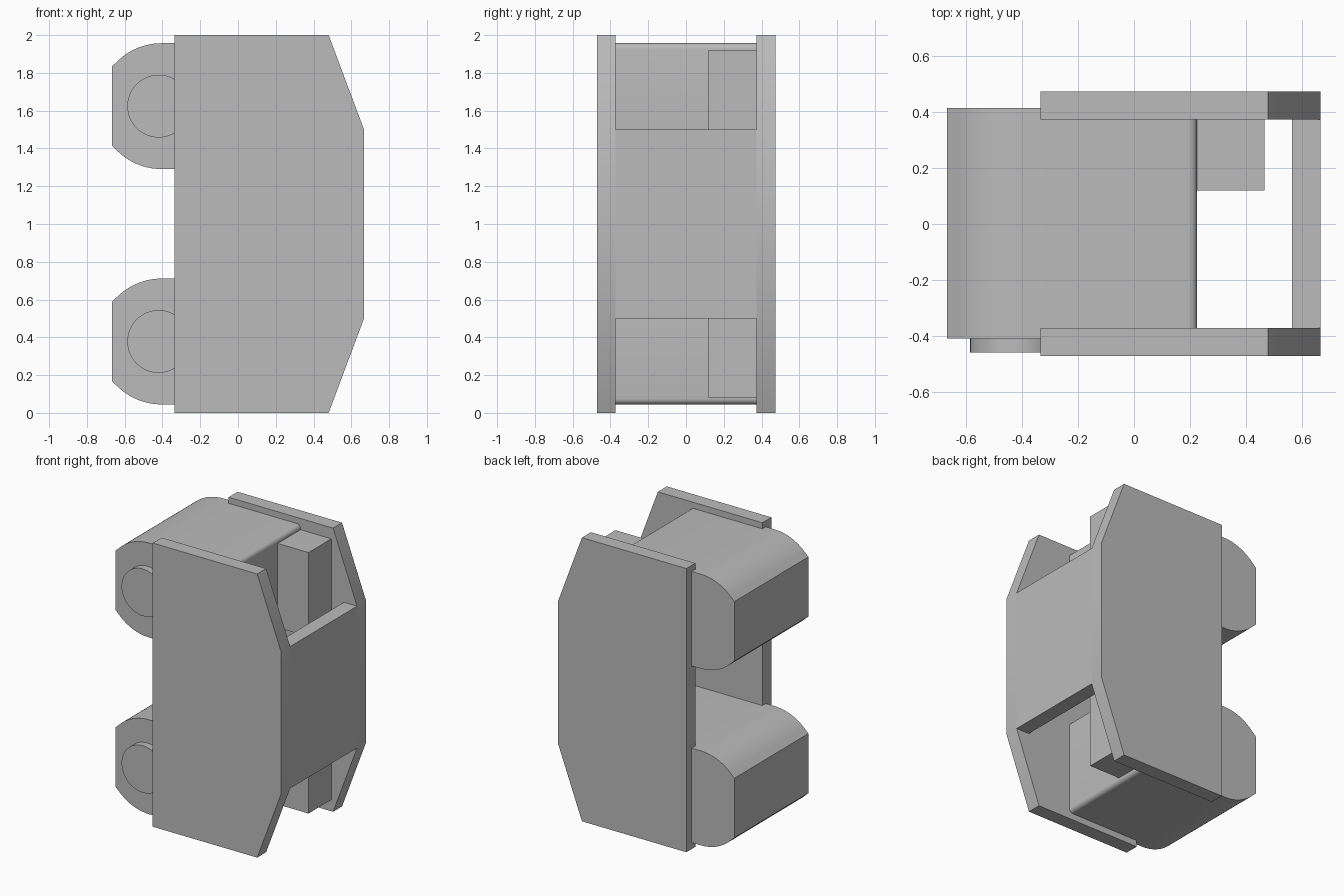
import bpy, bmesh
from math import cos, sin, radians

default = bpy.data.objects.get("Cube")
if default:
    bpy.data.objects.remove(default, do_unlink=True)

grey = bpy.data.materials.new("plain_grey")
grey.use_nodes = True
colour = (0.5, 0.5, 0.5, 1)
grey.diffuse_color = colour
grey.node_tree.nodes["Principled BSDF"].inputs["Base Color"].default_value = colour


def extrude_profile(name, points, y0, y1):
    """Extrude an (x, z) outline along y from y0 to y1."""
    bm = bmesh.new()
    face = bm.faces.new([bm.verts.new((x, y0, z)) for x, z in points])
    result = bmesh.ops.extrude_face_region(bm, geom=[face])
    verts = [v for v in result["geom"] if isinstance(v, bmesh.types.BMVert)]
    bmesh.ops.translate(bm, verts=verts, vec=(0, y1 - y0, 0))
    bmesh.ops.recalc_face_normals(bm, faces=bm.faces)
    mesh = bpy.data.meshes.new(name)
    bm.to_mesh(mesh)
    bm.free()
    mesh.materials.append(grey)
    mesh.shade_smooth()
    mesh.set_sharp_from_angle(angle=radians(25))
    obj = bpy.data.objects.new(name, mesh)
    bpy.context.collection.objects.link(obj)
    return obj


def arc(cx, cz, r, start, end, steps):
    angles = [radians(start + (end - start) * i / steps) for i in range(steps + 1)]
    return [(cx + r * cos(a), cz + r * sin(a)) for a in angles]


def rectangle(x0, x1, z0, z1):
    return [(x0, z0), (x1, z0), (x1, z1), (x0, z1)]


# Side plates with two slanted corners
plate = [(-0.335, 0), (0.48, 0), (0.667, 0.5), (0.667, 1.5), (0.48, 2), (-0.335, 2)]
extrude_profile("front_plate", plate, -0.472, -0.372)
extrude_profile("back_plate", plate, 0.374, 0.474)

# Wall joining the plates
extrude_profile("joining_wall", rectangle(0.565, 0.667, 0.5, 1.5), -0.372, 0.374)

# Two rounded blocks, each with a round cap and a short bar
half, fillet, right = 0.333, 0.03, 0.226
for level, cz in (("lower", 0.378), ("upper", 1.624)):
    outline = arc(-0.405, cz, half, 90, 135, 14)
    outline += [(-0.668, cz + 0.21), (-0.668, cz - 0.21)]
    outline += arc(-0.405, cz, half, 225, 270, 14)
    outline += arc(right - fillet, cz - half + fillet, fillet, -90, 0, 6)
    outline += arc(right - fillet, cz + half - fillet, fillet, 0, 90, 6)
    extrude_profile(level + "_block", outline, -0.41, 0.415)
    extrude_profile(level + "_round_cap", arc(-0.42, cz, 0.166, 0, 354, 59), -0.46, -0.4)
    extrude_profile(level + "_bar", rectangle(0.2, 0.466, cz - 0.297, cz + 0.297), 0.12, 0.38)
